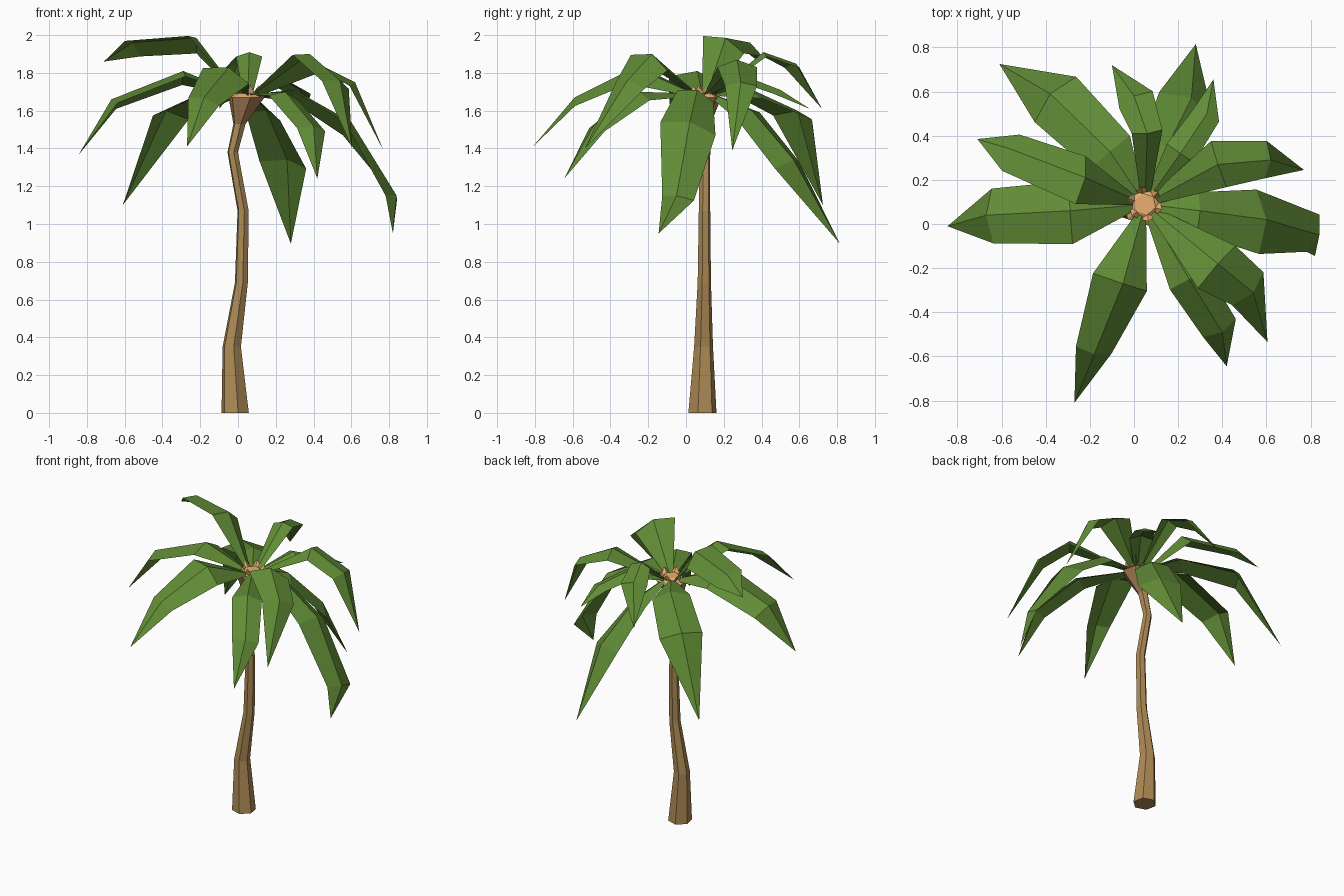
import bpy
from math import cos, sin, pi, radians
from mathutils import Vector, Matrix

if "Cube" in bpy.data.objects:
    bpy.data.objects.remove(bpy.data.objects["Cube"])


def material(name, rgb):
    m = bpy.data.materials.new(name)
    m.diffuse_color = (*rgb, 1)
    m.use_nodes = True
    m.node_tree.nodes["Principled BSDF"].inputs["Base Color"].default_value = m.diffuse_color
    return m


GREEN = material("leaf_green", (0.12, 0.265, 0.037))
BARK = material("bark_brown", (0.42, 0.255, 0.09))
HUSK = material("husk_brown", (0.40, 0.21, 0.09))
CUT = material("cut_orange", (0.82, 0.43, 0.16))


def add_mesh(name, verts, faces, mat):
    me = bpy.data.meshes.new(name)
    me.from_pydata([tuple(v) for v in verts], [], faces)
    me.materials.append(mat)
    ob = bpy.data.objects.new(name, me)
    bpy.context.collection.objects.link(ob)
    return ob


def loft(name, rings, mat, sides=6, turn=0.73):
    """Horizontal rings (x, y, z, radius) joined into a capped tube."""
    verts = [(x + r * cos(turn + 2 * pi * i / sides), y + r * sin(turn + 2 * pi * i / sides), z)
             for x, y, z, r in rings for i in range(sides)]
    faces = [(k * sides + i, k * sides + (i + 1) % sides,
              (k + 1) * sides + (i + 1) % sides, (k + 1) * sides + i)
             for k in range(len(rings) - 1) for i in range(sides)]
    faces.append(tuple(reversed(range(sides))))
    faces.append(tuple(range((len(rings) - 1) * sides, len(rings) * sides)))
    return add_mesh(name, verts, faces, mat)


# Curved trunk, flared husk and cut top
loft("trunk", [(-0.015, 0.087, 0, 0.076), (-0.033, 0.093, 0.35, 0.051),
               (0.018, 0.097, 0.69, 0.036), (0.027, 0.098, 1.07, 0.031),
               (-0.028, 0.1, 1.38, 0.029), (0.008, 0.097, 1.53, 0.034)], BARK)
loft("husk", [(0.008, 0.097, 1.53, 0.034), (0.045, 0.09, 1.67, 0.1)], HUSK)
loft("heart", [(0.045, 0.09, 1.67, 0.1), (0.05, 0.09, 1.70, 0.05)], CUT)

# Pointed stubs around the heart
CROWN = Vector((0.05, 0.09, 1.69))
for i in range(6):
    a = 0.73 + 2 * pi * i / 6
    out, side = Vector((cos(a), sin(a), 0)), Vector((-sin(a), cos(a), 0))
    base = CROWN + out * 0.065
    add_mesh(f"stub_{i + 1}",
             [base + side * 0.03, base - side * 0.03, base - out * 0.025,
              base + out * 0.015 + Vector((0, 0, 0.045))],
             [(0, 2, 1), (0, 1, 3), (1, 2, 3), (2, 0, 3)], CUT)


def frond(name, path, widths, roll):
    """Folded leaf: a raised midrib along path, two edges, one pointed tip."""
    pts = [Vector(p) for p in path]
    flat = pts[0] - CROWN
    flat.z = 0
    pts.insert(0, CROWN + flat.normalized() * 0.05)
    verts = []
    for i, w in enumerate(widths):
        d = (pts[i + 1] - pts[max(i - 1, 0)]).normalized()
        side = d.cross(Vector((0, 0, 1))).normalized()
        side = Matrix.Rotation(-radians(roll), 3, d) @ side
        up = side.cross(d)
        drop = up * w * 0.18
        verts += [pts[i] - side * w / 2 - drop, pts[i], pts[i] + side * w / 2 - drop]
    tip = len(verts)
    verts.append(pts[-1])
    faces = []
    for k in range(0, tip - 3, 3):
        faces += [(k, k + 1, k + 4, k + 3), (k + 1, k + 2, k + 5, k + 4)]
    faces += [(tip - 3, tip - 2, tip), (tip - 2, tip - 1, tip)]
    faces = [tuple(reversed(f)) for f in faces]
    add_mesh(name, verts, faces, GREEN)


# Each frond: midrib points out to the tip, width at each point, roll in degrees
W = (0.05, 0.29, 0.25)
fronds = [
    ([(-0.29, 0.06, 1.81), (-0.67, 0.04, 1.66), (-0.845, -0.01, 1.365)], W, -9),
    ([(-0.22, 0.21, 1.985), (-0.56, 0.34, 1.96), (-0.71, 0.385, 1.86)], (0.05, 0.24, 0.2), -25),
    ([(-0.11, 0.33, 1.72), (-0.38, 0.59, 1.60), (-0.61, 0.725, 1.10)], (0.05, 0.24, 0.28), -6),
    ([(0.06, 0.41, 1.91), (0.0, 0.58, 1.85), (-0.10, 0.72, 1.61)], (0.05, 0.14, 0.17), 0),
    ([(0.15, 0.35, 1.60), (0.26, 0.57, 1.34), (0.28, 0.815, 0.895)], (0.05, 0.22, 0.28), -14),
    ([(0.21, 0.32, 1.78), (0.33, 0.50, 1.71), (0.36, 0.655, 1.61)], (0.05, 0.15, 0.13), 0),
    ([(0.38, 0.27, 1.87), (0.62, 0.29, 1.75), (0.77, 0.245, 1.39)], (0.05, 0.22, 0.17), 0),
    ([(0.30, 0.06, 1.71), (0.60, 0.02, 1.54), (0.84, -0.05, 1.15), (0.82, -0.145, 0.95)],
     (0.05, 0.2, 0.3, 0.18), 19),
    ([(0.38, -0.18, 1.90), (0.54, -0.31, 1.76), (0.605, -0.535, 1.40)], (0.05, 0.27, 0.21), 18),
    ([(0.25, -0.25, 1.70), (0.40, -0.49, 1.52), (0.42, -0.645, 1.24)], (0.05, 0.19, 0.17), 8),
    ([(-0.05, -0.27, 1.83), (-0.18, -0.59, 1.67), (-0.27, -0.81, 1.41)], (0.05, 0.27, 0.17), 18),
]
for n, (path, widths, roll) in enumerate(fronds):
    frond(f"frond_{n + 1}", path, widths, roll)
